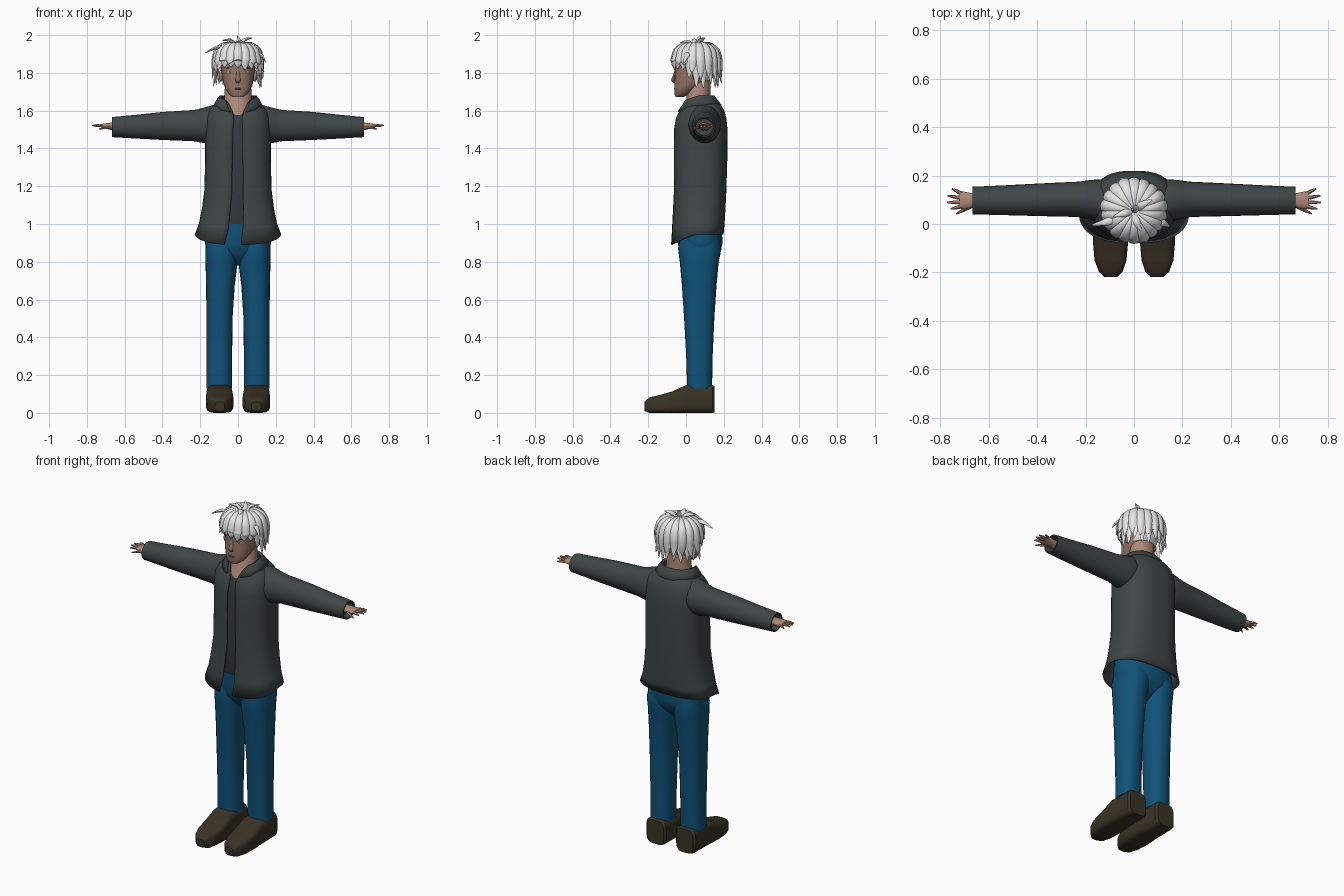
import bpy, bmesh, math, random
from mathutils import Vector

if "Cube" in bpy.data.objects:
    bpy.data.objects.remove(bpy.data.objects["Cube"])

random.seed(4)


def material(name, r, g, b):
    m = bpy.data.materials.new(name)
    m.diffuse_color = (r, g, b, 1)
    m.use_nodes = True
    m.node_tree.nodes["Principled BSDF"].inputs["Base Color"].default_value = m.diffuse_color
    return m


SKIN = material("skin", 0.42, 0.25, 0.19)
FACE = material("face_skin", 0.30, 0.18, 0.14)
HAIR = material("white_hair", 0.78, 0.78, 0.78)
COAT = material("charcoal_cloth", 0.05, 0.062, 0.062)
SHIRT = material("dark_shirt", 0.038, 0.045, 0.045)
DENIM = material("blue_denim", 0.005, 0.085, 0.19)
SHOE = material("brown_leather", 0.042, 0.032, 0.019)
WHITE = material("eye_white", 0.6, 0.55, 0.5)
DARK = material("dark_brown", 0.06, 0.025, 0.02)
LIP = material("lip", 0.16, 0.09, 0.075)


def finish(name, bm, mats, mirror=False, angle=45):
    bmesh.ops.recalc_face_normals(bm, faces=bm.faces)
    me = bpy.data.meshes.new(name)
    bm.to_mesh(me)
    bm.free()
    for m in mats:
        me.materials.append(m)
    ob = bpy.data.objects.new(name, me)
    bpy.context.collection.objects.link(ob)
    bpy.ops.object.select_all(action='DESELECT')
    ob.select_set(True)
    bpy.context.view_layer.objects.active = ob
    bpy.ops.object.shade_smooth_by_angle(angle=math.radians(angle))
    if mirror:
        ob.modifiers.new("mirror", 'MIRROR').use_mirror_merge = False
    return ob


def skin_rings(bm, rings, closed=True, caps=True):
    vs = [[bm.verts.new(p) for p in r] for r in rings]
    n = len(vs[0])
    for a, b in zip(vs, vs[1:]):
        for i in range(n if closed else n - 1):
            j = (i + 1) % n
            bm.faces.new((a[i], a[j], b[j], b[i]))
    if caps:
        bm.faces.new(vs[0])
        bm.faces.new(vs[-1])


def oval(c, ra, rb, axis='z', power=2.3, angles=None, n=28):
    """Super-ellipse ring around centre c, square to the axis."""
    pts = []
    for t in angles or [2 * math.pi * i / n for i in range(n)]:
        u, v = math.cos(t), math.sin(t)
        u = math.copysign(abs(u) ** (2 / power), u) * ra
        v = math.copysign(abs(v) ** (2 / power), v) * rb
        off = {'z': (u, v, 0), 'x': (0, u, v), 'y': (u, 0, v)}[axis]
        pts.append(Vector(c) + Vector(off))
    return pts


def loft(name, rows, mat, axis='z', power=2.3, mirror=False, angle=45):
    """Rows are (x, y, z, radius a, radius b)."""
    bm = bmesh.new()
    skin_rings(bm, [oval(r[:3], r[3], r[4], axis, power) for r in rows])
    return finish(name, bm, [mat], mirror, angle)


def open_loft(name, rows, mat, power, drops):
    """Garment shell open at the front: (z, cy, rx, ry, left edge x, right edge x)."""
    bm, rings = bmesh.new(), []
    for (z, cy, rx, ry, xl, xr), drop in zip(rows, drops):
        a0 = -math.pi / 2 + math.asin((xr / rx) ** (power / 2))
        a1 = 1.5 * math.pi - math.asin((-xl / rx) ** (power / 2))
        angs = [a0 + (a1 - a0) * i / 47 for i in range(48)]
        ring = oval((0, cy, z), rx, ry, 'z', power, angs)
        for p, t in zip(ring, angs):
            p.z -= drop * max(0, -math.sin(t))
        rings.append(ring)
    skin_rings(bm, rings, closed=False, caps=False)
    ob = finish(name, bm, [mat])
    s = ob.modifiers.new("cloth", 'SOLIDIFY')
    s.thickness, s.offset = 0.008, 0
    return ob


def tube(bm, pts, widths, side=None, flat=1.0, steps=3, n=8):
    """Tapered tube through points (Catmull-Rom)."""
    pts = [Vector(p) for p in pts]
    path = []
    for i in range(len(pts) - 1):
        p0, p1, p2 = pts[max(i - 1, 0)], pts[i], pts[i + 1]
        p3 = pts[min(i + 2, len(pts) - 1)]
        for k in range(steps + (i == len(pts) - 2)):
            t = k / steps
            p = 0.5 * (2 * p1 + (p2 - p0) * t + (2 * p0 - 5 * p1 + 4 * p2 - p3) * t * t
                       + (3 * p1 - p0 - 3 * p2 + p3) * t ** 3)
            path.append((p, widths[i] + (widths[i + 1] - widths[i]) * t))
    rings = []
    for i, (p, w) in enumerate(path):
        d = (path[min(i + 1, len(path) - 1)][0] - path[max(i - 1, 0)][0]).normalized()
        s = Vector(side) if side else d.cross(Vector((0.1, 0.2, 1))).normalized()
        nrm = d.cross(s).normalized()
        rings.append([p + s * w * math.cos(a) + nrm * w * flat * math.sin(a)
                      for a in (2 * math.pi * k / n for k in range(n))])
    skin_rings(bm, rings)


def blob(name, loc, size, mat, turn=0, mirror=False):
    bm = bmesh.new()
    bmesh.ops.create_uvsphere(bm, u_segments=16, v_segments=8, radius=1)
    c, s = math.cos(turn), math.sin(turn)
    for v in bm.verts:
        x, y, z = v.co.x * size[0], v.co.y * size[1], v.co.z * size[2]
        v.co = Vector(loc) + Vector((x * c - y * s, x * s + y * c, z))
    return finish(name, bm, [mat], mirror)


# Shoes
loft("shoes", [(.098, .152, .072, .055, .07), (.098, .14, .074, .066, .074),
               (.098, .0, .074, .07, .074), (.097, -.07, .057, .073, .057),
               (.097, -.15, .046, .066, .046), (.096, -.195, .041, .05, .041),
               (.096, -.22, .034, .025, .024)], SHOE, 'y', 4, True, 35)

# Trousers
loft("trouser_legs", [(.1, .072, .13, .068, .066), (.099, .071, .3, .068, .07),
                      (.098, .07, .5, .069, .08), (.093, .07, .68, .076, .092),
                      (.087, .07, .8, .085, .103), (.086, .073, .87, .086, .115),
                      (.08, .073, .95, .08, .1)], DENIM, mirror=True)
loft("trouser_hips", [(0, .07, .78, .05, .04), (0, .072, .82, .13, .08),
                      (0, .074, .86, .168, .11), (0, .075, .9, .175, .119),
                      (0, .072, .96, .172, .118), (0, .07, 1.0, .165, .115)], DENIM)

# Shirt under the jacket
loft("shirt", [(0, .07, .98, .15, .105), (0, .07, 1.06, .155, .12), (0, .075, 1.3, .155, .127),
               (0, .075, 1.5, .155, .125), (0, .075, 1.56, .14, .113),
               (0, .075, 1.585, .11, .1)], SHIRT, power=2.5)

# Jacket body, collar and sleeves
body = [(.945, .06, .225, .135, -.07, .015), (1.0, .065, .203, .135, -.05, .026),
        (1.08, .07, .187, .135, -.04, .028), (1.18, .075, .174, .135, -.032, .027),
        (1.35, .077, .17, .138, -.03, .025), (1.5, .078, .17, .138, -.026, .025),
        (1.56, .08, .168, .13, -.02, .02), (1.6, .085, .152, .114, -.03, .03),
        (1.63, .085, .12, .095, -.045, .045), (1.645, .08, .088, .078, -.055, .055)]
open_loft("jacket_body", body, COAT, 2.6, [.055, .02] + [0] * 8)
collar = [(1.62, .065, .085, .078, -.05, .05), (1.672, .065, .088, .078, -.062, .062),
          (1.676, .065, .096, .084, -.064, .064), (1.655, .067, .112, .097, -.055, .055),
          (1.628, .07, .125, .115, -.04, .04)]
open_loft("jacket_collar", collar, COAT, 2.2, [.03, .03, .03, .035, .035])
loft("jacket_sleeves", [(.07, .09, 1.54, .08, .085), (.13, .095, 1.53, .09, .1),
                        (.18, .1, 1.522, .082, .094), (.23, .102, 1.521, .073, .083),
                        (.4, .1, 1.519, .067, .074), (.55, .098, 1.515, .061, .062),
                        (.668, .097, 1.513, .057, .053), (.668, .097, 1.513, .05, .046),
                        (.63, .097, 1.513, .048, .044)], COAT, 'x', 2, True)

# Hands: palm and fingers
bm = bmesh.new()
palm = [(.62, .097, 1.515, .026, .022), (.67, .097, 1.517, .03, .02),
        (.705, .097, 1.519, .037, .014), (.722, .098, 1.52, .034, .009)]
skin_rings(bm, [oval(r[:3], r[3], r[4], 'x', 2.3, None, 14) for r in palm])
fingers = [((.675, .072, 1.512), (.735, .042, 1.503)), ((.712, .073, 1.52), (.758, .062, 1.518)),
           ((.715, .09, 1.521), (.772, .089, 1.521)), ((.715, .107, 1.521), (.77, .117, 1.521)),
           ((.71, .124, 1.519), (.752, .146, 1.517))]
for a, b in fingers:
    mid = (Vector(a) + Vector(b)) / 2 + Vector((0, 0, .002))
    tube(bm, [a, mid, b], [.009, .0075, .003], n=6)
finish("hands", bm, [SKIN], True)

# Neck and head
loft("neck", [(0, .05, 1.56, .085, .085), (0, .055, 1.6, .08, .077), (0, .065, 1.64, .074, .064),
              (0, .07, 1.76, .068, .06)], SKIN, power=2)
head = loft("head", [(0, -.035, 1.672, .028, .02), (0, -.021, 1.688, .05, .04),
                     (0, .0, 1.72, .069, .061), (0, .035, 1.76, .081, .096),
                     (0, .048, 1.79, .086, .107), (0, .05, 1.82, .089, .11),
                     (0, .055, 1.88, .095, .113), (0, .055, 1.925, .084, .1),
                     (0, .055, 1.95, .045, .055)], FACE)
head.data.materials.append(HAIR)
for f in head.data.polygons:
    if f.center.z > 1.865 or (f.center.y > .09 and f.center.z > 1.75):
        f.material_index = 1
blob("ears", (.09, .055, 1.785), (.012, .02, .032), SKIN, 0, True)

# Face details
bm = bmesh.new()
tube(bm, [(0, -.053, 1.82), (0, -.062, 1.785), (0, -.069, 1.762), (0, -.058, 1.75)],
     [.007, .01, .014, .009], (1, 0, 0), .7)
finish("nose", bm, [FACE])
blob("eyes", (.04, -.045, 1.805), (.019, .0045, .008), WHITE, .4, True)
blob("irises", (.04, -.048, 1.805), (.0075, .003, .0075), DARK, .4, True)
blob("eyebrows", (.042, -.046, 1.825), (.023, .004, .004), DARK, .4, True)
blob("mouth", (0, -.06, 1.716), (.022, .004, .004), LIP)

# Hair: two rings of locks falling from the crown, plus loose tufts
bm = bmesh.new()
for layer, count in enumerate((20, 18)):
    for i in range(count):
        a = 2 * math.pi * (i + .5 * layer) / count
        c, s = math.cos(a), math.sin(a)
        end = 1.728 + .1 * max(0, -s) ** .6 + random.uniform(-.012, .018) + .035 * layer
        grow = .008 * layer + random.uniform(-.003, .004)
        prof = [(.005, 1.95), (.06, 1.95), (.102, 1.918), (.118, 1.865),
                (.12, (1.865 + end) / 2), (.122 + random.uniform(-.004, .012), end)]
        pts = [(c * (r + grow), .055 + s * (r + grow), z + grow * .5) for r, z in prof]
        tube(bm, pts, [.006, .016, .023, .024, .019, .002], (-s, c, 0), .5)
tufts = [[(-.05, .03, 1.93), (-.11, .01, 1.935), (-.175, -.005, 1.905)],
         [(.07, .02, 1.91), (.12, .005, 1.895), (.147, -.01, 1.855)],
         [(.0, .05, 1.945), (.005, .065, 1.972), (-.005, .075, 1.998)],
         [(.01, .06, 1.945), (.035, .08, 1.975), (.075, .1, 1.985)],
         [(-.01, .05, 1.945), (-.04, .045, 1.972), (-.085, .03, 1.972)],
         [(.0, .04, 1.945), (.01, .01, 1.965), (.03, -.03, 1.96)]]
for t in tufts:
    tube(bm, t, [.014, .016, .002], None, .6)
finish("hair", bm, [HAIR], False, 60)
